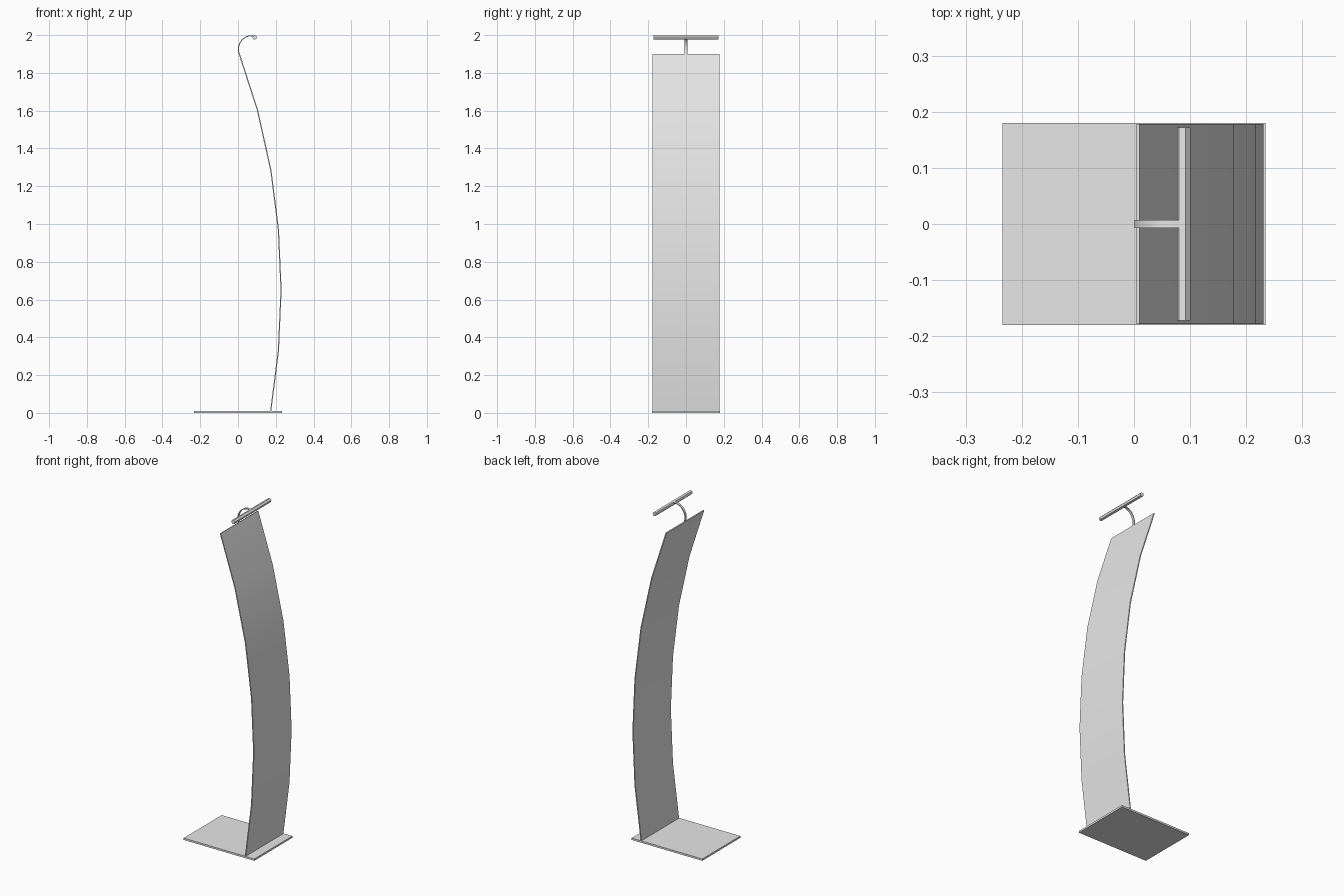
import bpy, bmesh, math
from mathutils import Vector

cube = bpy.data.objects.get("Cube")
if cube:
    bpy.data.objects.remove(cube, do_unlink=True)

# Single grey finish
grey = bpy.data.materials.new("light_grey")
grey.use_nodes = True
grey.diffuse_color = (0.8, 0.8, 0.8, 1)
grey.node_tree.nodes["Principled BSDF"].inputs["Base Color"].default_value = (0.8, 0.8, 0.8, 1)


def prism(name, outline, half_width, smooth=True):
    """Extrude a closed (x, z) outline along y, centred on y = 0."""
    bm = bmesh.new()
    face = bm.faces.new([bm.verts.new((x, -half_width, z)) for x, z in outline])
    ext = bmesh.ops.extrude_face_region(bm, geom=[face])
    moved = [g for g in ext["geom"] if isinstance(g, bmesh.types.BMVert)]
    bmesh.ops.translate(bm, verts=moved, vec=(0, 2 * half_width, 0))
    bmesh.ops.recalc_face_normals(bm, faces=bm.faces)
    mesh = bpy.data.meshes.new(name)
    bm.to_mesh(mesh)
    bm.free()
    mesh.materials.append(grey)
    obj = bpy.data.objects.new(name, mesh)
    bpy.context.collection.objects.link(obj)
    if smooth:
        bpy.ops.object.select_all(action="DESELECT")
        obj.select_set(True)
        bpy.context.view_layer.objects.active = obj
        bpy.ops.object.shade_smooth_by_angle(angle=math.radians(35))
    return obj


def ribbon(path, thickness):
    """Thicken an (x, z) path into a closed outline."""
    pts = [Vector(p) for p in path]
    a, b = [], []
    for i, p in enumerate(pts):
        d = (pts[min(i + 1, len(pts) - 1)] - pts[max(i - 1, 0)]).normalized()
        n = Vector((d.y, -d.x)) * thickness / 2
        a.append(p + n)
        b.append(p - n)
    return a + b[::-1]


# Flat foot plate
prism("base_plate", [(-0.234, 0), (0.234, 0), (0.234, 0.011), (-0.234, 0.011)], 0.18, False)

# Tall bowed panel
prism("curved_panel", ribbon([(0.173, 0.008), (0.214, 0.33), (0.228, 0.65), (0.214, 0.97),
                              (0.174, 1.285), (0.104, 1.60), (0.007, 1.90)], 0.006), 0.178)

# Narrow curled neck joining panel and bar
prism("hook_neck", ribbon([(0.008, 1.895), (0.003, 1.915), (0.003, 1.936), (0.010, 1.958),
                           (0.023, 1.977), (0.041, 1.990), (0.062, 1.997), (0.086, 1.994)],
                          0.005), 0.007)

# Six-sided hanging bar
r = 0.0125
prism("hanging_bar", [(0.0885 + r * math.cos(math.radians(14 + 60 * i)),
                       1.988 + r * math.sin(math.radians(14 + 60 * i))) for i in range(6)],
      0.172, False)
